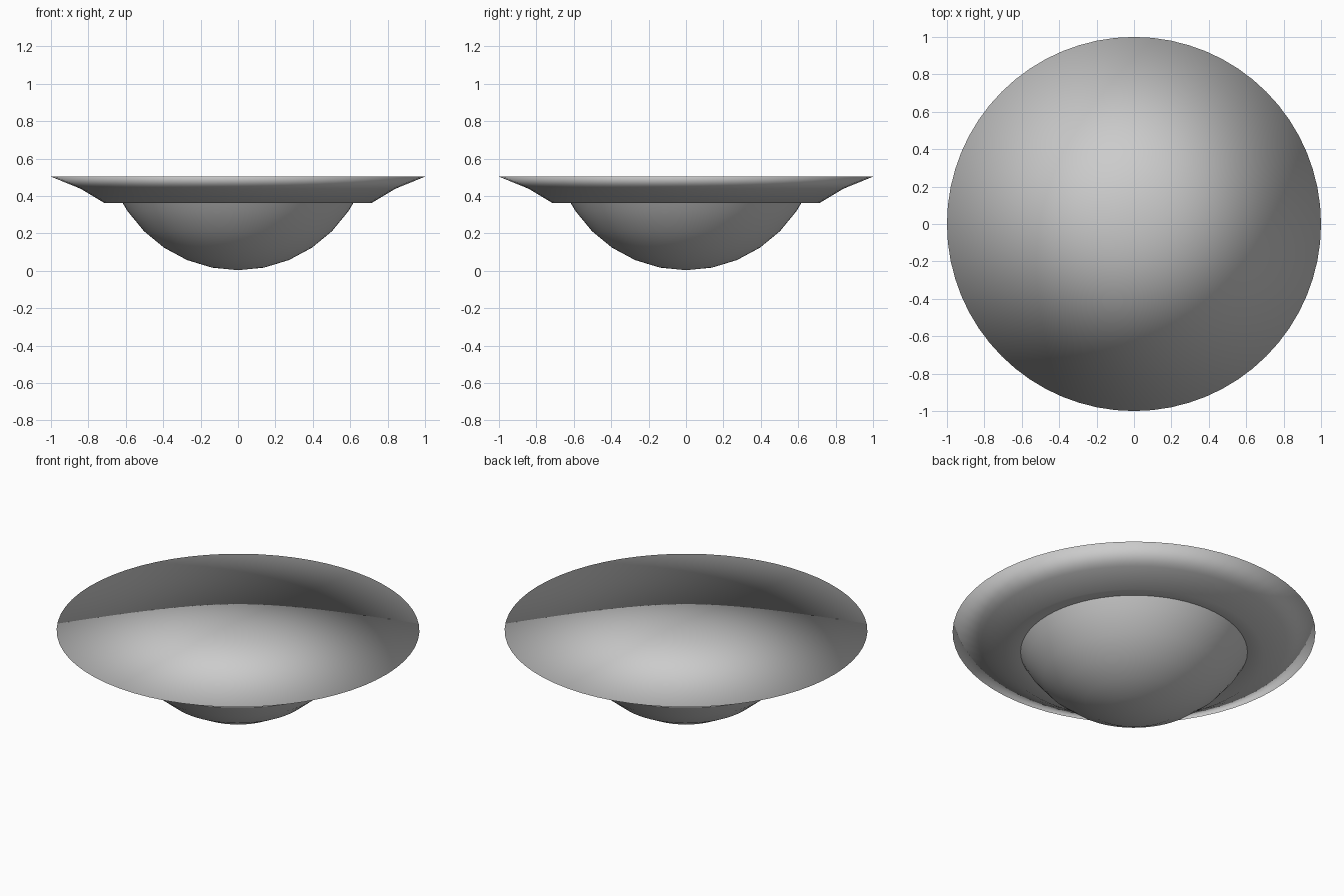
import bpy
import bmesh
import math

if "Cube" in bpy.data.objects:
    bpy.data.objects.remove(bpy.data.objects["Cube"])

SEGMENTS = 64


def lathe(name, profile):
    """Revolve (radius, z) points about z; zero radius makes a pole."""
    bm = bmesh.new()
    rings = []
    for r, z in profile:
        if r == 0:
            rings.append([bm.verts.new((0, 0, z))] * SEGMENTS)
        else:
            rings.append([bm.verts.new((r * math.cos(a), r * math.sin(a), z))
                          for a in (2 * math.pi * i / SEGMENTS for i in range(SEGMENTS))])
    for low, high in zip(rings, rings[1:]):
        for i in range(SEGMENTS):
            j = (i + 1) % SEGMENTS
            corners = list(dict.fromkeys((low[i], low[j], high[j], high[i])))
            bm.faces.new(corners).smooth = True
    mesh = bpy.data.meshes.new(name)
    bm.to_mesh(mesh)
    bm.free()
    obj = bpy.data.objects.new(name, mesh)
    bpy.context.collection.objects.link(obj)
    return obj


# Rounded bowl: part of a sphere, tucked under the rim
R = 0.71
step = math.radians(11.25)
bowl = [(0, 0.003)]
bowl += [(R * math.sin(k * step), 0.003 + R * (1 - math.cos(k * step))) for k in range(1, 6)]
bowl.append((0.63, 0.385))
lathe("bowl", bowl)

# Flared rim with a shallow underside lip and a flat, smooth-shaded top
lathe("flared_rim", [(0.62, 0.378), (0.715, 0.363), (0.84, 0.438),
                     (1.0, 0.503), (0, 0.503)])
